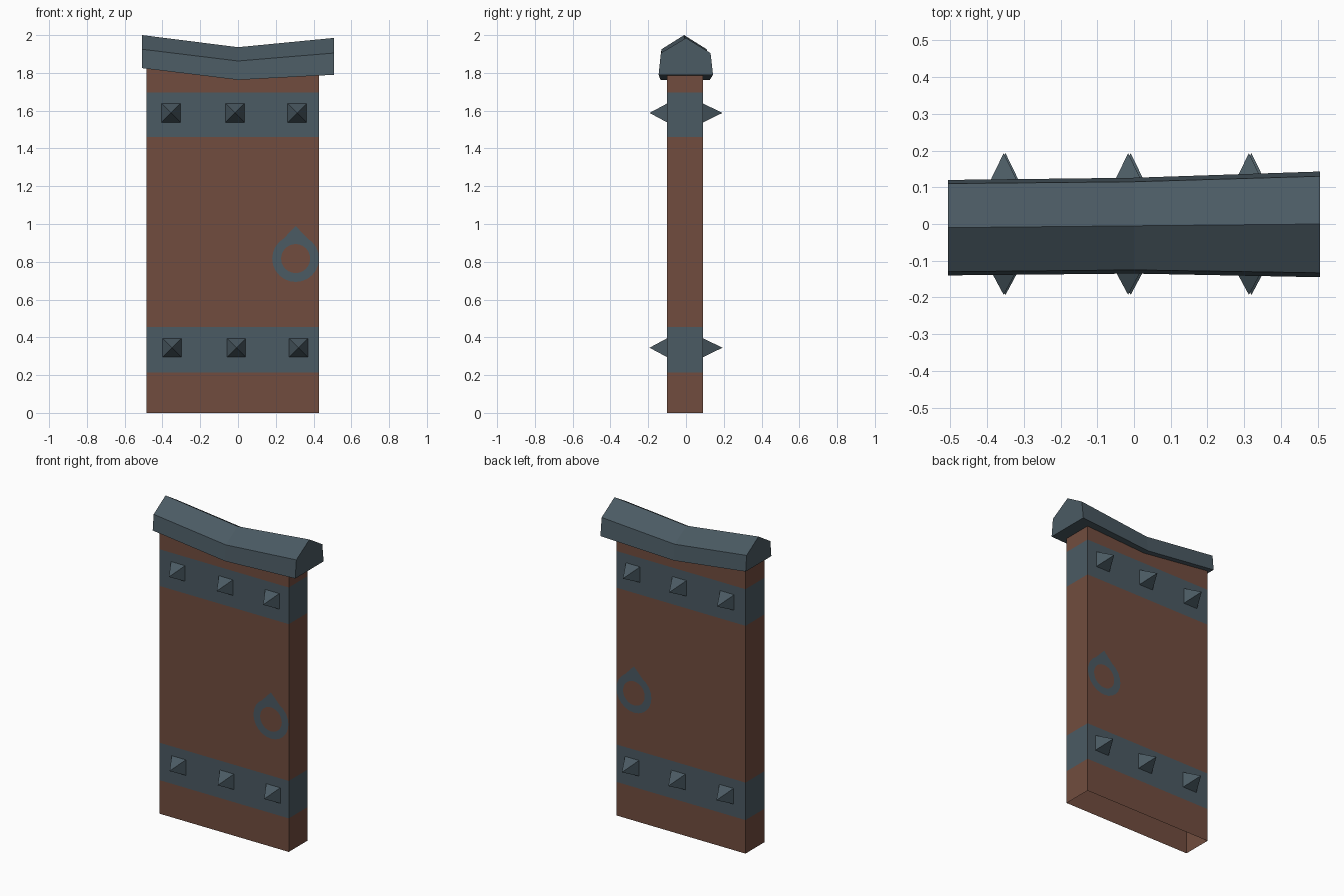
import bpy, bmesh, math

if "Cube" in bpy.data.objects:
    bpy.data.objects.remove(bpy.data.objects["Cube"])


def material(name, rgb):
    m = bpy.data.materials.new(name)
    m.diffuse_color = (*rgb, 1)
    m.use_nodes = True
    m.node_tree.nodes["Principled BSDF"].inputs["Base Color"].default_value = m.diffuse_color
    return m


WOOD = material("brown wood", (0.165, 0.073, 0.049))
IRON = material("slate iron", (0.070, 0.103, 0.125))


def make(name, verts, faces, mats, recalc=True, rule=None):
    me = bpy.data.meshes.new(name)
    me.from_pydata(verts, [], faces)
    for m in mats:
        me.materials.append(m)
    if recalc:
        bm = bmesh.new()
        bm.from_mesh(me)
        bmesh.ops.recalc_face_normals(bm, faces=bm.faces)
        bm.to_mesh(me)
        bm.free()
    if rule:
        for p in me.polygons:
            p.material_index = rule(p.center)
    ob = bpy.data.objects.new(name, me)
    bpy.context.collection.objects.link(ob)
    return ob


def loft(sections, close_start=True, close_end=True):
    """Skin a list of equal-length closed sections."""
    n = len(sections[0])
    verts = [p for s in sections for p in s]
    faces = [(i * n + j, i * n + (j + 1) % n, (i + 1) * n + (j + 1) % n, (i + 1) * n + j)
             for i in range(len(sections) - 1) for j in range(n)]
    if close_start:
        faces.append(tuple(range(n))[::-1])
    if close_end:
        faces.append(tuple((len(sections) - 1) * n + j for j in range(n)))
    return verts, faces


# door panel: hollow, open at the bottom, two painted iron bands
X0, X1, Y0, Y1 = -0.485, 0.43, -0.10, 0.09
BANDS = [(0.215, 0.455), (1.46, 1.695)]


def level(za, zb, zc):
    return [(X0, Y0, za), (0, Y0, zb), (X1, Y0, zc),
            (X1, Y1, zc), (0, Y1, zb), (X0, Y1, za)]


levels = [level(z, z, z) for z in (0, *BANDS[0], *BANDS[1])]
levels.append(level(1.84, 1.78, 1.81))
v, f = loft(levels, close_start=False)
make("door_panel", v, f, [WOOD, IRON],
     rule=lambda c: int(any(a < c.z < b for a, b in BANDS)))

# sagging roof cap: x, bottom z, eave z, ridge z, then front/back y values
stations = [(-0.507, 1.825, 1.925, 2.0, -0.14, -0.13, -0.01, 0.11, 0.12),
            (0.0, 1.763, 1.863, 1.936, -0.135, -0.125, -0.005, 0.115, 0.126),
            (0.507, 1.79, 1.905, 1.985, -0.145, -0.133, 0.0, 0.13, 0.143)]
sections = [[(x, a, zb), (x, b, ze), (x, c, zr), (x, d, ze), (x, e, zb)]
            for x, zb, ze, zr, a, b, c, d, e in stations]
make("roof_cap", *loft(sections), [IRON])


# pyramid studs on both sides of each band
def stud(name, x, z, side):
    y, h = (Y0 if side < 0 else Y1), 0.05
    vs = [(x - h, y, z - h), (x + h, y, z - h), (x + h, y, z + h), (x - h, y, z + h),
          (x, side * 0.193, z)]
    fs = [(0, 1, 4), (1, 2, 4), (2, 3, 4), (3, 0, 4)]
    if side > 0:
        fs = [q[::-1] for q in fs]
    make(name, vs, fs, [IRON], recalc=False)


for row, z, xs in (("upper", 1.588, (-0.355, -0.016, 0.313)),
                   ("lower", 0.345, (-0.350, -0.009, 0.320))):
    for x in xs:
        stud(row + "_front_stud", x, z, -1)
        stud(row + "_back_stud", x, z, 1)

# flat ring handle with pointed top, on both faces
N = 24
CX, CZ, RO, RI = 0.305, 0.817, 0.124, 0.077
for name, y, flip in (("front_ring", Y0 - 0.002, False), ("back_ring", Y1 + 0.002, True)):
    vs, fs = [], []
    for r in (RO, RI):
        for i in range(N):
            t = 2 * math.pi * i / N
            vs.append((CX + r * math.cos(t), y, CZ + r * math.sin(t)))
    for i in range(N):
        j = (i + 1) % N
        fs.append((i, j, N + j, N + i))
    # pointed mount joins the top of the ring
    vs.append((CX, y, 0.99))
    a = N // 4
    fs.append((a - 2, 2 * N, a + 2, a + 1, a, a - 1))
    if flip:
        fs = [q[::-1] for q in fs]
    make(name, vs, fs, [IRON], recalc=False)
